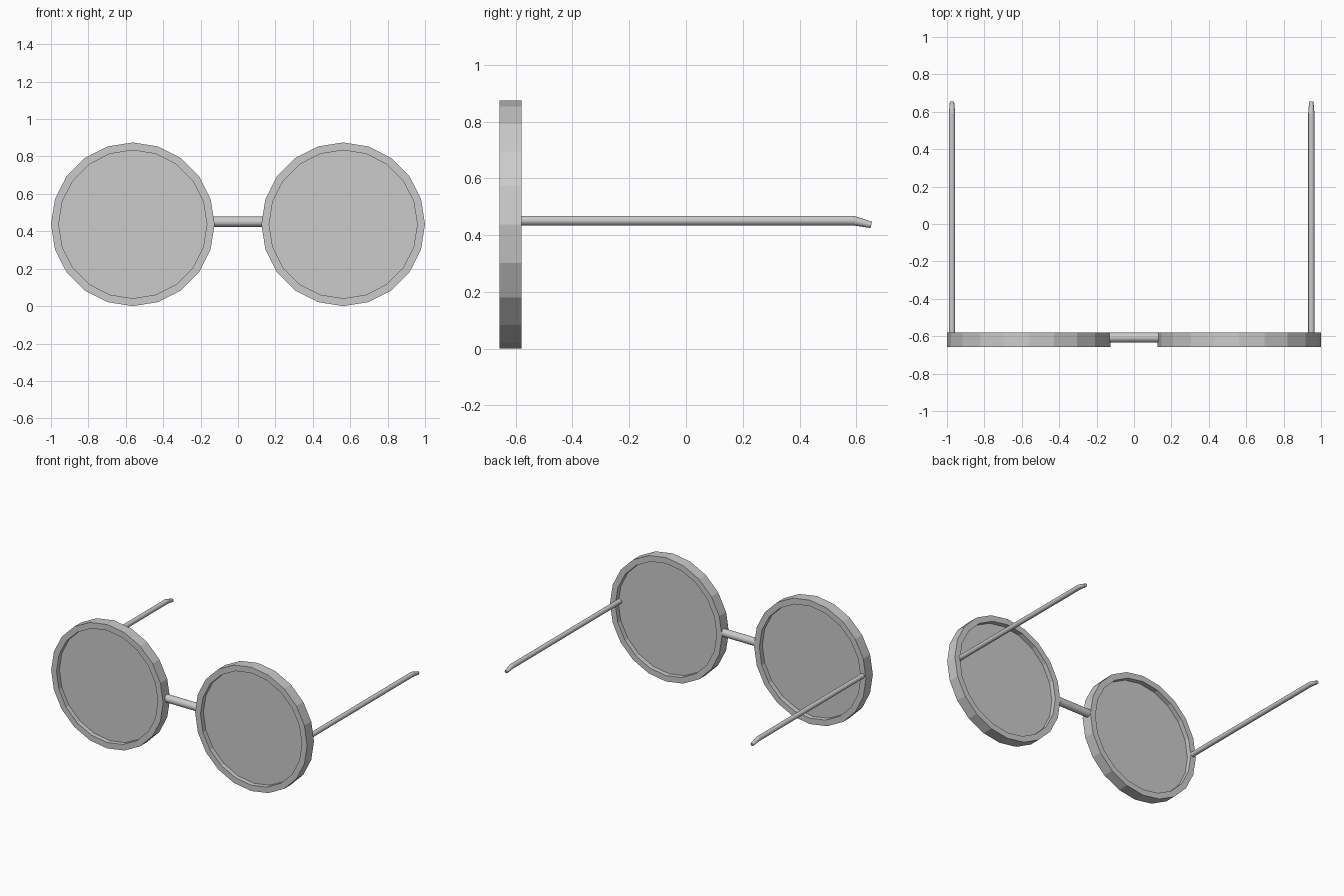
import bpy
import bmesh
from math import cos, sin, tau
from mathutils import Vector, Matrix

cube = bpy.data.objects.get("Cube")
if cube:
    bpy.data.objects.remove(cube)

GREY = (0.6, 0.6, 0.6, 1.0)
mat = bpy.data.materials.new("plain grey")
mat.use_nodes = True
mat.diffuse_color = GREY
mat.node_tree.nodes["Principled BSDF"].inputs["Base Color"].default_value = GREY

SIDES = 20
RIM_X, RIM_Z = 0.5625, 0.4375
FRONT, BACK = -0.657, -0.58


def loft(name, sections, closed=False):
    """Skin rings of vertices; each section is (centre, axis u, axis v, radius)."""
    bm = bmesh.new()
    rings = []
    for centre, u, v, r in sections:
        rings.append([bm.verts.new(Vector(centre) + r * (cos(tau * i / SIDES) * Vector(u)
                      + sin(tau * i / SIDES) * Vector(v))) for i in range(SIDES)])
    pairs = list(zip(rings, rings[1:]))
    if closed:
        pairs.append((rings[-1], rings[0]))
    else:
        bm.faces.new(rings[0])
        bm.faces.new(rings[-1])
    for a, b in pairs:
        for i in range(SIDES):
            j = (i + 1) % SIDES
            bm.faces.new((a[i], a[j], b[j], b[i]))
    bmesh.ops.recalc_face_normals(bm, faces=bm.faces)
    mesh = bpy.data.meshes.new(name)
    bm.to_mesh(mesh)
    bm.free()
    mesh.materials.append(mat)
    obj = bpy.data.objects.new(name, mesh)
    bpy.context.collection.objects.link(obj)
    return obj


X, Y, Z = Vector((1, 0, 0)), Vector((0, 1, 0)), Vector((0, 0, 1))

for side, sign, arm_x in (("left", 1, 0.948), ("right", -1, -0.973)):
    cx = sign * RIM_X
    # Rim: square-section hoop, open in the middle
    profile = ((FRONT, 0.4375), (BACK, 0.4375), (BACK, 0.396), (FRONT, 0.396))
    loft(side + "_rim", [((cx, y, RIM_Z), X, Z, r) for y, r in profile], closed=True)

    # Lens: thin disc set halfway into the rim
    loft(side + "_lens", [((cx, y, RIM_Z), X, Z, 0.397) for y in (-0.624, -0.614)])

    # Temple arm: straight rod with a tapered, bent-down tip
    tilt = Matrix.Rotation(-0.24, 3, "X")
    loft(side + "_arm", [
        ((arm_x, -0.62, 0.451), X, Z, 0.017),
        ((arm_x, 0.59, 0.451), X, Z, 0.017),
        ((arm_x, 0.653, 0.436), X, tilt @ Z, 0.0115),
    ])

# Bridge: short rod between the rims
loft("bridge", [((x, -0.607, 0.451), Y, Z, 0.027) for x in (-0.135, 0.135)])
